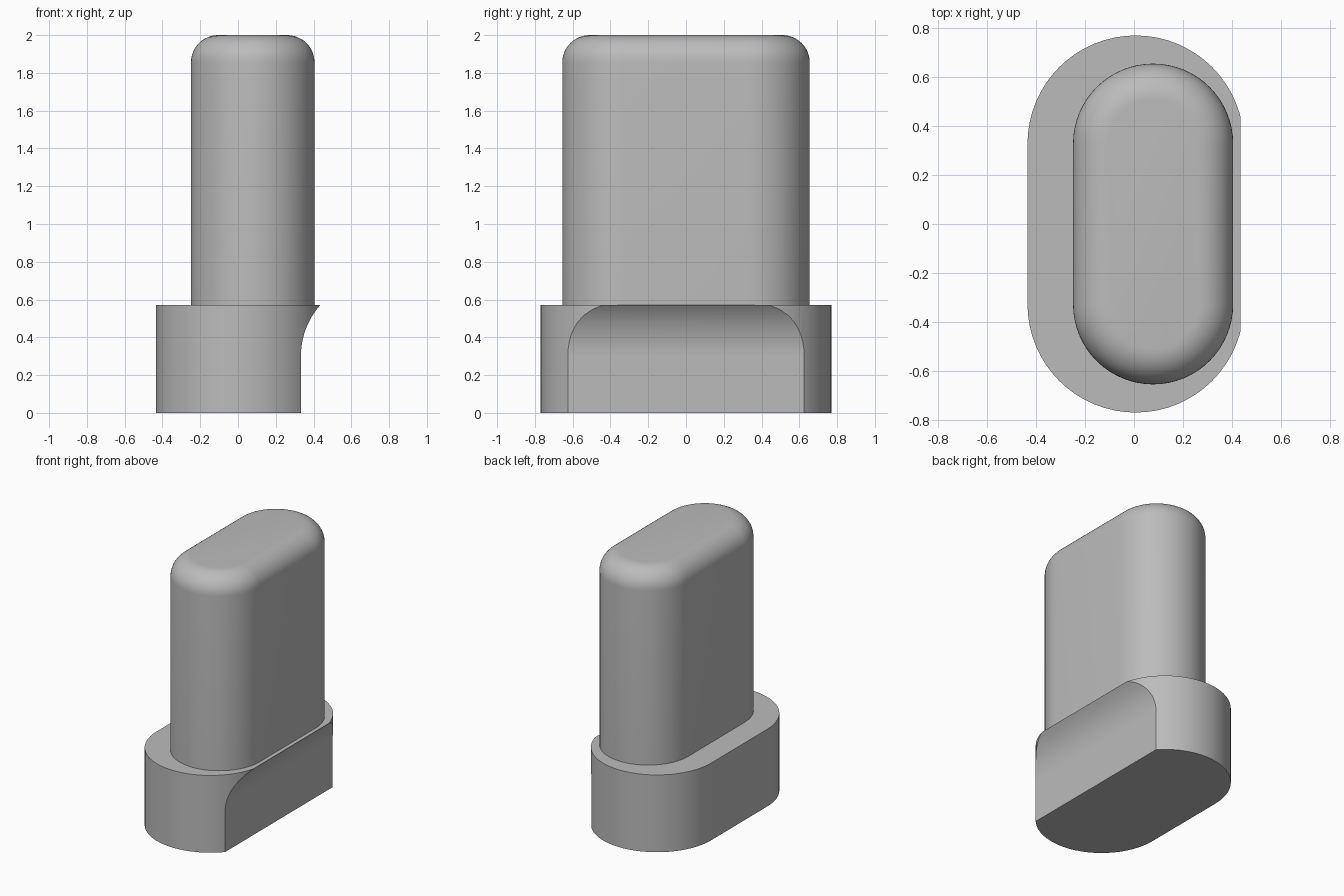
import bpy, bmesh, math

if "Cube" in bpy.data.objects:
    bpy.data.objects.remove(bpy.data.objects["Cube"])

grey = bpy.data.materials.new("plain_grey")
grey.diffuse_color = (0.5, 0.5, 0.5, 1)
grey.use_nodes = True
grey.node_tree.nodes["Principled BSDF"].inputs["Base Color"].default_value = grey.diffuse_color


def slot_outline(cx, radius, half_straight, steps=32):
    """Slot-shaped outline, long along y."""
    pts = []
    for side in (1, -1):
        for i in range(steps + 1):
            a = math.pi * i / steps
            pts.append((cx + side * radius * math.cos(a),
                        side * (half_straight + radius * math.sin(a))))
    return pts


def loft(name, rings, cap_bottom=True):
    """Skin a stack of equal-length rings and cap the ends."""
    bm = bmesh.new()
    loops = [[bm.verts.new(p) for p in ring] for ring in rings]
    n = len(loops[0])
    for lo, hi in zip(loops, loops[1:]):
        for i in range(n):
            j = (i + 1) % n
            bm.faces.new((lo[i], lo[j], hi[j], hi[i]))
    bm.faces.new(loops[-1])
    if cap_bottom:
        bm.faces.new(loops[0][::-1])
    bmesh.ops.recalc_face_normals(bm, faces=bm.faces)
    mesh = bpy.data.meshes.new(name)
    bm.to_mesh(mesh)
    bm.free()
    mesh.materials.append(grey)
    obj = bpy.data.objects.new(name, mesh)
    bpy.context.collection.objects.link(obj)
    return obj


def smooth(obj):
    bpy.ops.object.select_all(action='DESELECT')
    obj.select_set(True)
    bpy.context.view_layer.objects.active = obj
    bpy.ops.object.shade_smooth_by_angle(angle=math.radians(30))


BASE_TOP, TOP, FILLET = 0.57, 2.0, 0.145

# Base: slot-shaped block
base = loft("base", [[(x, y, z) for x, y in slot_outline(0.007, 0.442, 0.328)]
                     for z in (0, BASE_TOP)])

# Relief on the +x side: flat wall that flares outward to the rim
flat_x, arc_z, arc_r = 0.333, 0.30, 0.41
profile = [(0.7, -0.1), (flat_x, -0.1)]
for i in range(25):
    a = math.radians(55) * i / 24
    profile.append((flat_x + arc_r * (1 - math.cos(a)), arc_z + arc_r * math.sin(a)))
profile.append((0.7, profile[-1][1]))
cutter = loft("relief_cutter", [[(x, y, z) for x, z in profile] for y in (-1, 1)])

cut = base.modifiers.new("relief", 'BOOLEAN')
cut.operation = 'DIFFERENCE'
cut.solver = 'EXACT'
cut.object = cutter
bpy.context.view_layer.objects.active = base
bpy.ops.object.modifier_apply(modifier=cut.name)
bpy.data.objects.remove(cutter)
smooth(base)

# Post: offset slot-shaped column with a rounded top rim
levels = [(0, BASE_TOP)]
for i in range(13):
    a = math.pi / 2 * i / 12
    levels.append((FILLET * (1 - math.cos(a)), TOP - FILLET + FILLET * math.sin(a)))
post = loft("post", [[(x, y, z) for x, y in slot_outline(0.078, 0.327 - inset, 0.328)]
                     for inset, z in levels], cap_bottom=False)
smooth(post)
